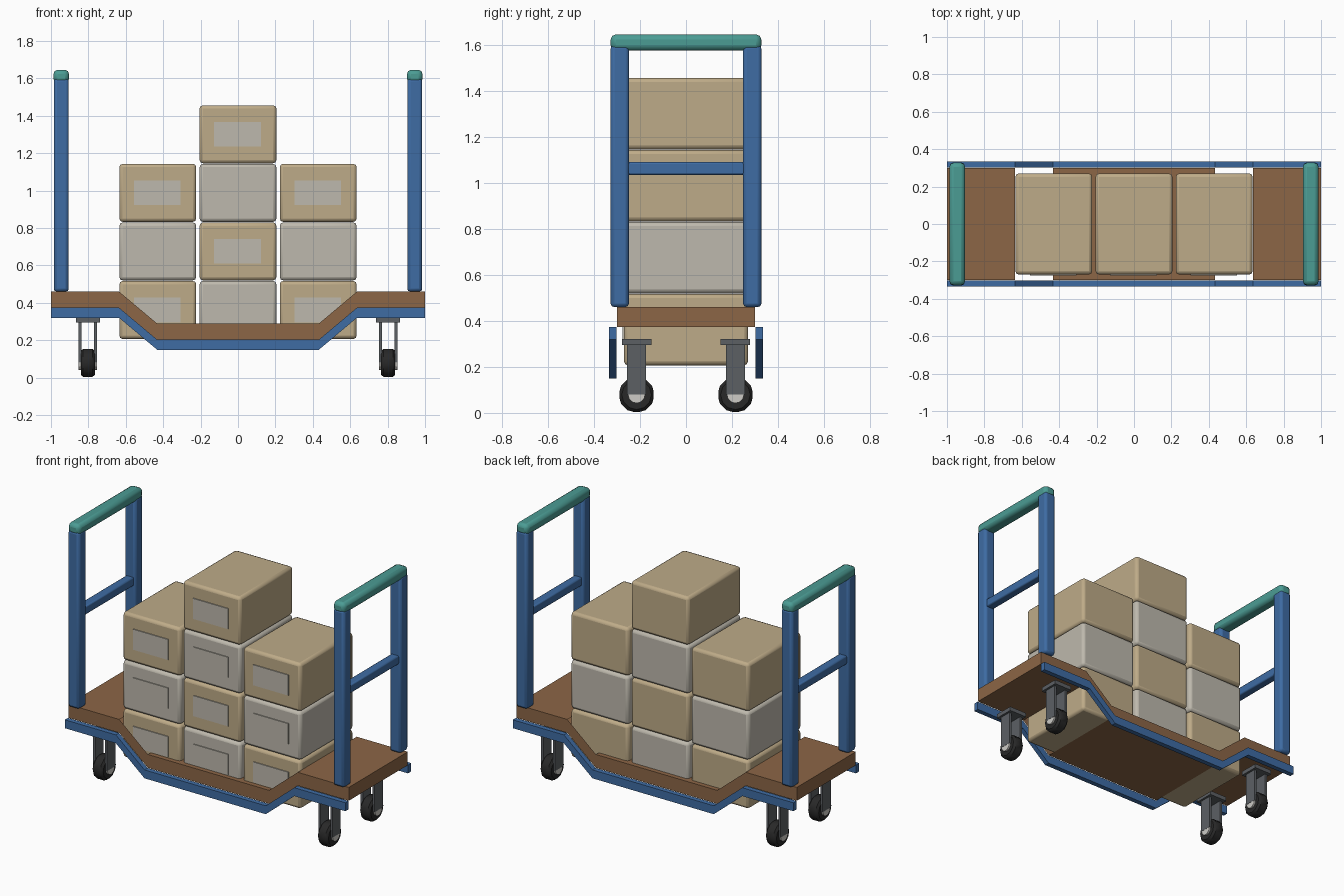
import bpy, bmesh, math
from mathutils import Matrix, Vector

cube = bpy.data.objects.get("Cube")
if cube:
    bpy.data.objects.remove(cube, do_unlink=True)


def material(name, rgb):
    linear = [(c / 255 / 12.92 if c < 11 else ((c / 255 + 0.055) / 1.055) ** 2.4) for c in rgb]
    mat = bpy.data.materials.new(name)
    mat.use_nodes = True
    mat.diffuse_color = (*linear, 1)
    mat.node_tree.nodes["Principled BSDF"].inputs["Base Color"].default_value = (*linear, 1)
    return mat


TAN = material("cardboard tan", (190, 171, 136))
PALE = material("pale grey", (190, 185, 173))
BROWN = material("wood brown", (140, 102, 70))
BLUE = material("frame blue", (62, 108, 164))
TEAL = material("grip teal", (75, 156, 148))
STEEL = material("dark steel", (92, 96, 100))
RUBBER = material("black rubber", (40, 40, 40))
HUB = material("light hub", (205, 203, 198))


def finish(bm, name, mat, bevel=0, segments=2):
    """Turn a bmesh into an object, with softened edges if asked."""
    mesh = bpy.data.meshes.new(name)
    bm.to_mesh(mesh)
    bm.free()
    obj = bpy.data.objects.new(name, mesh)
    bpy.context.collection.objects.link(obj)
    mesh.materials.append(mat)
    if bevel:
        mod = obj.modifiers.new("soft edges", 'BEVEL')
        mod.width = bevel
        mod.segments = segments
        mod.limit_method = 'ANGLE'
        bpy.ops.object.select_all(action='DESELECT')
        obj.select_set(True)
        bpy.context.view_layer.objects.active = obj
        bpy.ops.object.shade_smooth_by_angle(angle=math.radians(50))
    return obj


def box(name, mat, centre, size, bevel=0, segments=2):
    bm = bmesh.new()
    bmesh.ops.create_cube(bm, size=1)
    bmesh.ops.scale(bm, vec=size, verts=bm.verts)
    bmesh.ops.translate(bm, vec=centre, verts=bm.verts)
    return finish(bm, name, mat, bevel, segments)


def wheel_disc(name, mat, centre, radius, width, sides, bevel=0):
    bm = bmesh.new()
    bmesh.ops.create_cone(bm, cap_ends=True, segments=sides, radius1=radius, radius2=radius,
                          depth=width, matrix=Matrix.Translation(centre) @ Matrix.Rotation(math.pi / 2, 4, 'Y'))
    return finish(bm, name, mat, bevel, 1)


def dropped_strip(name, mat, top_end, thickness, y0, y1, open_slopes=False):
    """Strip along x whose middle part is lowered between two slopes."""
    drop = 0.171
    upper = [(-1, 0), (-0.636, 0), (-0.432, -drop), (0.432, -drop), (0.636, 0), (1, 0)]
    bm = bmesh.new()
    loop = [(x, top_end + z) for x, z in upper]
    loop += [(x, z - thickness) for x, z in reversed(loop)]
    face = bm.faces.new([bm.verts.new((x, y0, z)) for x, z in loop])
    new = bmesh.ops.extrude_face_region(bm, geom=[face])["geom"]
    bmesh.ops.translate(bm, vec=(0, y1 - y0, 0), verts=[v for v in new if isinstance(v, bmesh.types.BMVert)])
    bmesh.ops.recalc_face_normals(bm, faces=bm.faces)
    if open_slopes:
        slopes = [f for f in bm.faces if 0.1 < abs(f.normal.z) < 0.95]
        bmesh.ops.delete(bm, geom=slopes, context='FACES_ONLY')
    return finish(bm, name, mat)


# Deck and side rails
dropped_strip("deck", BROWN, 0.46, 0.086, -0.3, 0.3, open_slopes=True)
for side, y in (("front", -0.319), ("back", 0.319)):
    dropped_strip(side + "_rail", BLUE, 0.374, 0.054, y - 0.016, y + 0.016)

# Push handles at both ends
for side, sx in (("right", -1), ("left", 1)):
    x = 0.945 * sx
    for end, sy in (("front", -1), ("back", 1)):
        box(f"{side}_{end}_upright", BLUE, (x, 0.288 * sy, 1.03), (0.08, 0.08, 1.14), 0.016)
    box(side + "_crossbar", BLUE, (x, 0, 1.063), (0.055, 0.51, 0.055), 0.008)
    box(side + "_grip", TEAL, (x, 0, 1.611), (0.083, 0.655, 0.07), 0.022)

# Casters
for side, sx in (("right", -1), ("left", 1)):
    for end, sy in (("front", -1), ("back", 1)):
        name = f"{side}_{end}_caster"
        x, y = 0.803 * sx, 0.215 * sy
        box(name + "_plate", STEEL, (x, y, 0.308), (0.128, 0.128, 0.027))
        for leg, dx in (("inner", -0.042), ("outer", 0.042)):
            box(f"{name}_{leg}_fork", STEEL, (x + dx, y, 0.188), (0.016, 0.082, 0.216))
        wheel_disc(name + "_tyre", RUBBER, (x, y, 0.079), 0.078, 0.075, 12, 0.013)
        wheel_disc(name + "_hub", HUB, (x, y, 0.079), 0.037, 0.098, 12)

# Stacked cartons, alternating colours, each with a front label
for column, x, count in (("right", -0.429, 3), ("middle", 0, 4), ("left", 0.429, 3)):
    for level in range(count):
        pale = (level + (column == "middle")) % 2 == 1
        z = 0.362 + 0.313 * level
        name = f"{column}_carton_{level + 1}"
        box(name, PALE if pale else TAN, (x, 0, z), (0.411, 0.54, 0.31), 0.018)
        box(name + "_label", PALE, (x - 0.003, -0.272, z), (0.25, 0.008, 0.132))
